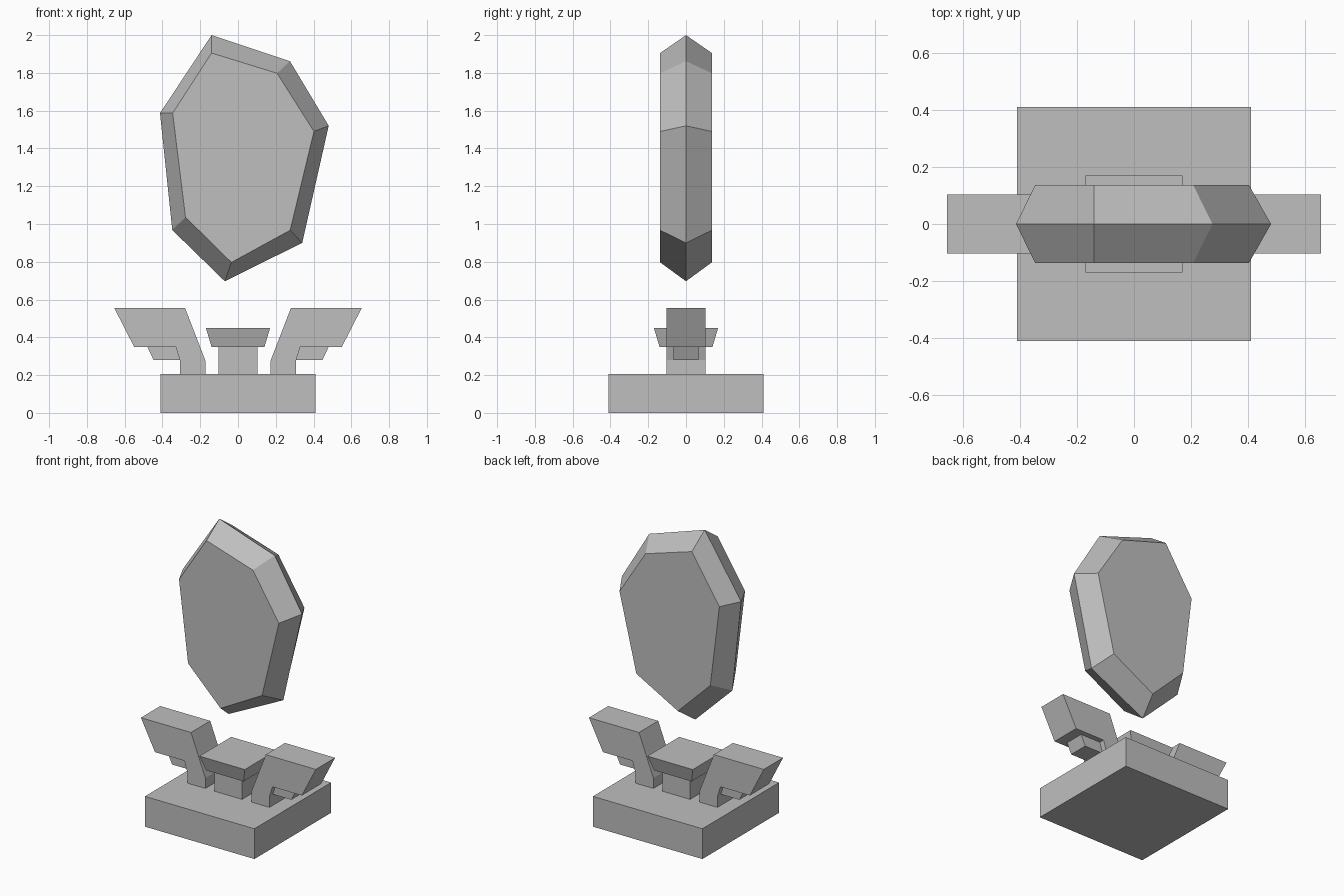
import bpy, bmesh

cube = bpy.data.objects.get("Cube")
if cube:
    bpy.data.objects.remove(cube, do_unlink=True)

stone_grey = bpy.data.materials.new("stone_grey")
stone_grey.use_nodes = True
GREY = (0.52, 0.52, 0.52, 1)
stone_grey.diffuse_color = GREY
stone_grey.node_tree.nodes["Principled BSDF"].inputs["Base Color"].default_value = GREY


def loft(name, rings):
    """Skin equal-length rings of 3D points and cap both ends."""
    bm = bmesh.new()
    loops = [[bm.verts.new(p) for p in ring] for ring in rings]
    for a, b in zip(loops, loops[1:]):
        for i in range(len(a)):
            j = (i + 1) % len(a)
            bm.faces.new((a[i], a[j], b[j], b[i]))
    bm.faces.new(loops[0])
    bm.faces.new(loops[-1])
    bmesh.ops.recalc_face_normals(bm, faces=bm.faces)
    mesh = bpy.data.meshes.new(name)
    bm.to_mesh(mesh)
    bm.free()
    mesh.materials.append(stone_grey)
    obj = bpy.data.objects.new(name, mesh)
    bpy.context.collection.objects.link(obj)
    return obj


def upright(profile, y):
    return [(x, y, z) for x, z in profile]


def square(r, z):
    return [(-r, -r, z), (r, -r, z), (r, r, z), (-r, r, z)]


# Square base, central post and flared cap
loft("base_plinth", [square(0.41, 0), square(0.41, 0.205)])
loft("centre_post", [square(0.104, 0.205), square(0.104, 0.35)])
loft("centre_cap", [square(0.14, 0.35), square(0.17, 0.45)])

# Mirrored leaning arms, each with a narrower bracket beneath
arm = [(0.172, 0.205), (0.308, 0.205), (0.308, 0.28), (0.33, 0.35),
       (0.55, 0.35), (0.655, 0.555), (0.28, 0.555), (0.172, 0.275)]
bracket = [(0.3, 0.28), (0.447, 0.28), (0.48, 0.35), (0.31, 0.35)]
for side, s in (("left", 1), ("right", -1)):
    for part, outline, depth in (("arm", arm, 0.103), ("arm_bracket", bracket, 0.067)):
        outline = [(s * x, z) for x, z in outline]
        loft(f"{side}_{part}", [upright(outline, -depth), upright(outline, depth)])

# Floating bevelled slab: wide rim in the middle, smaller flat faces
rim = [(-0.14, 2.0), (0.275, 1.862), (0.48, 1.52), (0.34, 0.9),
       (-0.07, 0.697), (-0.348, 0.968), (-0.413, 1.587)]
face = [(-0.14, 1.905), (0.207, 1.798), (0.402, 1.49), (0.276, 0.967),
        (-0.035, 0.797), (-0.278, 1.036), (-0.346, 1.587)]
loft("floating_slab", [upright(face, -0.137), upright(rim, 0), upright(face, 0.137)])
